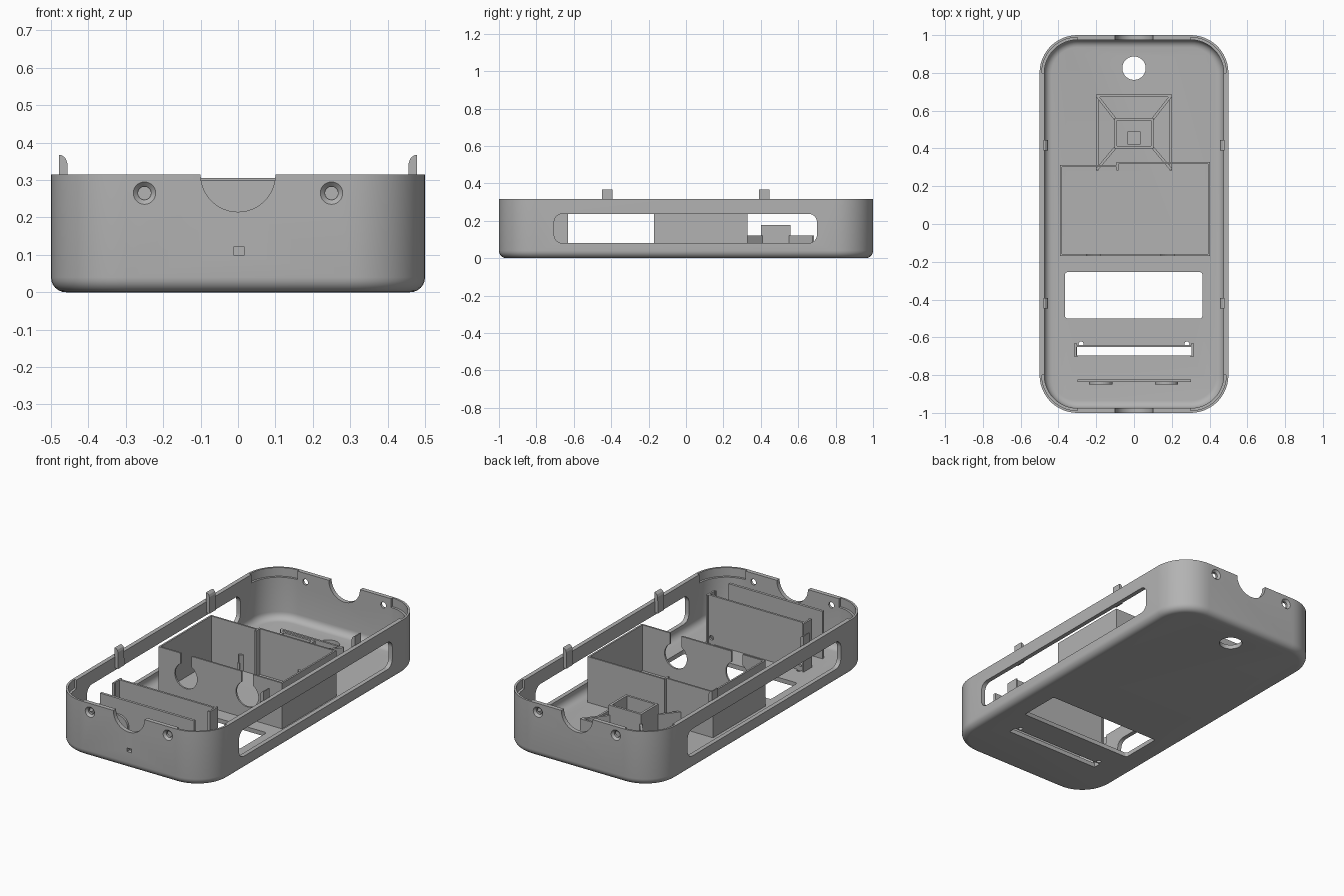
import bpy, bmesh, math
from mathutils import Vector

if "Cube" in bpy.data.objects:
    bpy.data.objects.remove(bpy.data.objects["Cube"])

grey = bpy.data.materials.new("plastic_grey")
grey.use_nodes = True
colour = (0.45, 0.45, 0.45, 1)
grey.diffuse_color = colour
grey.node_tree.nodes["Principled BSDF"].inputs["Base Color"].default_value = colour

WALL, FLOOR, TOP = 0.025, 0.025, 0.315


def finish(name, bm):
    bmesh.ops.recalc_face_normals(bm, faces=bm.faces)
    mesh = bpy.data.meshes.new(name)
    bm.to_mesh(mesh)
    bm.free()
    mesh.materials.append(grey)
    obj = bpy.data.objects.new(name, mesh)
    bpy.context.collection.objects.link(obj)
    return obj


def prism(name, pts, axis, a, b):
    """Extrude a 2D outline along an axis from a to b."""
    place = {"x": lambda u, v, w: (w, u, v),
             "y": lambda u, v, w: (u, w, v),
             "z": lambda u, v, w: (u, v, w)}[axis]
    bm = bmesh.new()
    low = [bm.verts.new(place(u, v, a)) for u, v in pts]
    high = [bm.verts.new(place(u, v, b)) for u, v in pts]
    bm.faces.new(low)
    bm.faces.new(high)
    for i in range(len(pts)):
        j = (i + 1) % len(pts)
        bm.faces.new((low[i], low[j], high[j], high[i]))
    return finish(name, bm)


def rounded(u0, u1, v0, v1, r, n=8):
    """Outline of a rectangle with rounded corners."""
    pts = []
    for k, (cu, cv) in enumerate([(u1 - r, v1 - r), (u0 + r, v1 - r),
                                  (u0 + r, v0 + r), (u1 - r, v0 + r)]):
        for i in range(n + 1):
            t = math.pi / 2 * (k + i / n)
            pts.append((cu + r * math.cos(t), cv + r * math.sin(t)))
    return pts


def circle(u, v, r, n=32):
    return [(u + r * math.cos(math.tau * i / n), v + r * math.sin(math.tau * i / n))
            for i in range(n)]


def box(name, x0, x1, y0, y1, z0, z1):
    return prism(name, [(x0, y0), (x1, y0), (x1, y1), (x0, y1)], "z", z0, z1)


def cut(target, cutter):
    mod = target.modifiers.new("cut", "BOOLEAN")
    mod.operation, mod.solver, mod.object = "DIFFERENCE", "EXACT", cutter
    bpy.context.view_layer.objects.active = target
    bpy.ops.object.modifier_apply(modifier=mod.name)
    bpy.data.objects.remove(cutter)


def countersink(x, side):
    """Short cone that widens towards the outer end wall."""
    bm = bmesh.new()
    rings = [[bm.verts.new((u, side * y, v)) for u, v in circle(x, 0.265, r)]
             for r, y in ((0.032, 1.002), (0.018, 0.988))]
    bm.faces.new(rings[0])
    bm.faces.new(rings[1])
    for i in range(32):
        j = (i + 1) % 32
        bm.faces.new((rings[0][i], rings[0][j], rings[1][j], rings[1][i]))
    return finish("countersink", bm)


# Open tray shell: rings run up the outside, over the rim and down the inside
levels = []
for i in range(7):
    t = math.pi / 2 * i / 6
    levels.append((0.04 * (1 - math.sin(t)), 0.04 * (1 - math.cos(t))))
levels += [(0, TOP), (WALL, TOP)]
for i in range(7):
    t = math.pi / 2 * i / 6
    levels.append((WALL + 0.04 * (1 - math.cos(t)), FLOOR + 0.04 * (1 - math.sin(t))))
bm = bmesh.new()
rings = [[bm.verts.new((u, v, z)) for u, v in
          rounded(-0.5 + d, 0.5 - d, -1 + d, 1 - d, 0.2 - d, 12)] for d, z in levels]
for lo, hi in zip(rings, rings[1:]):
    for i in range(len(lo)):
        j = (i + 1) % len(lo)
        bm.faces.new((lo[i], lo[j], hi[j], hi[i]))
bm.faces.new(rings[0])
bm.faces.new(rings[-1])
shell = finish("shell", bm)

# Openings in the long sides
cut(shell, prism("side_slots", rounded(-0.705, 0.7, 0.08, 0.237, 0.045), "x", -0.6, 0.6))

# Cable notches, screw holes and indicator hole in the end walls
cut(shell, prism("notches", circle(0, TOP, 0.1, 48), "y", -1.1, 1.1))
for x in (-0.25, 0.25):
    cut(shell, prism("screw_holes", circle(x, 0.265, 0.017), "y", -1.1, 1.1))
    for side in (-1, 1):
        cut(shell, countersink(x, side))
cut(shell, box("indicator_hole", -0.012, 0.018, -1.1, -0.9, 0.1, 0.121))

# Openings in the floor
cut(shell, prism("round_window", circle(0, 0.825, 0.062, 40), "z", -0.1, 0.1))
cut(shell, prism("wide_window", rounded(-0.365, 0.362, -0.5, -0.255, 0.012, 3), "z", -0.1, 0.1))
cut(shell, box("thin_window", -0.302, 0.305, -0.697, -0.652, -0.1, 0.1))
for x in (-0.28, 0.28):
    cut(shell, prism("pin_hole", circle(x, -0.635, 0.013, 16), "z", -0.1, 0.1))

# Shallow rebates inside the rim at the four corners
corner = [(0.3, 0.9)] + [(0.3 + 0.188 * math.sin(t), 0.8 + 0.188 * math.cos(t))
                         for t in [math.pi / 2 * i / 12 for i in range(13)]] + [(0.4, 0.8)]
for sx in (-1, 1):
    for sy in (-1, 1):
        cut(shell, prism("rebate", [(sx * u, sy * v) for u, v in corner], "z", 0.265, 0.4))

# Snap tabs standing above the rim
for s in (-1, 1):
    for y in (-0.42, 0.418):
        outline = [(0.478, 0.25), (0.478, 0.367), (0.47, 0.366), (0.461, 0.358),
                   (0.456, 0.345), (0.455, 0.25)]
        prism("snap_tab", [(s * u, v) for u, v in outline], "y", y - 0.028, y + 0.028)

# Battery compartment
BASE, HIGH = 0.02, 0.29
box("battery_wall_left", -0.392, -0.382, -0.17, 0.312, BASE, HIGH)
box("battery_wall_right", 0.392, 0.402, -0.17, 0.328, BASE, HIGH)
box("battery_wall_back", -0.392, -0.09, 0.302, 0.312, BASE, HIGH)
box("battery_wall_back_offset", -0.09, 0.402, 0.318, 0.328, BASE, HIGH)
box("battery_wall_rib", -0.092, -0.082, 0.283, 0.328, BASE, HIGH)
front = box("battery_wall_front", -0.392, 0.402, -0.17, -0.16, BASE, HIGH)
for x in (-0.215, 0.178):
    cut(front, prism("finger_hole", circle(x, 0.165, 0.072), "y", -0.3, 0))
    cut(front, box("finger_slot", x - 0.036, x + 0.036, -0.3, 0, 0.165, 0.4))

# Sensor mount: low outer frame, corner ribs and raised square socket
LOW = 0.12
for s in (-1, 1):
    box("mount_side", s * 0.195 - 0.006, s * 0.195 + 0.006, 0.283, 0.685, BASE, 0.075)
    box("socket_side", s * 0.097 - 0.007, s * 0.097 + 0.007, 0.4, 0.56, BASE, 0.178)
    for (y0, y1) in ((0.556, 0.68), (0.404, 0.288)):
        a, b = Vector((s * 0.1, y0)), Vector((s * 0.197, y1))
        n = (b - a).orthogonal().normalized() * 0.007
        prism("mount_rib", [a + n, b + n, b - n, a - n], "z", BASE, LOW)
box("mount_back", -0.2, 0.2, 0.673, 0.685, BASE, LOW)
for y in (0.4, 0.547):
    box("socket_end", -0.1, 0.1, y, y + 0.013, BASE, 0.178)
box("sensor_pad", -0.035, 0.035, 0.42, 0.49, BASE, 0.05)

# Circuit board holder behind the thin window
holder = box("board_holder", -0.312, 0.312, -0.652, -0.64, BASE, 0.305)
for s in (-1, 1):
    cut(holder, prism("holder_hole", circle(s * 0.285, 0.06, 0.013, 16), "y", -0.7, -0.6))
    box("holder_end", s * 0.309 - 0.005, s * 0.309 + 0.005, -0.705, -0.63, BASE, 0.305)
    box("holder_lip", s * 0.306 - 0.008, s * 0.306 + 0.008, -0.705, -0.697, BASE, 0.305)

# Front board with two bosses
box("front_board", -0.3, 0.303, -0.837, -0.822, BASE, 0.3)
for x in (-0.175, 0.172):
    prism("board_boss", circle(x, 0.15, 0.062), "y", -0.85, -0.83)

# Smooth the curved shell while keeping its edges crisp
bpy.ops.object.select_all(action="DESELECT")
shell.select_set(True)
bpy.context.view_layer.objects.active = shell
bpy.ops.object.shade_smooth_by_angle(angle=math.radians(30))
